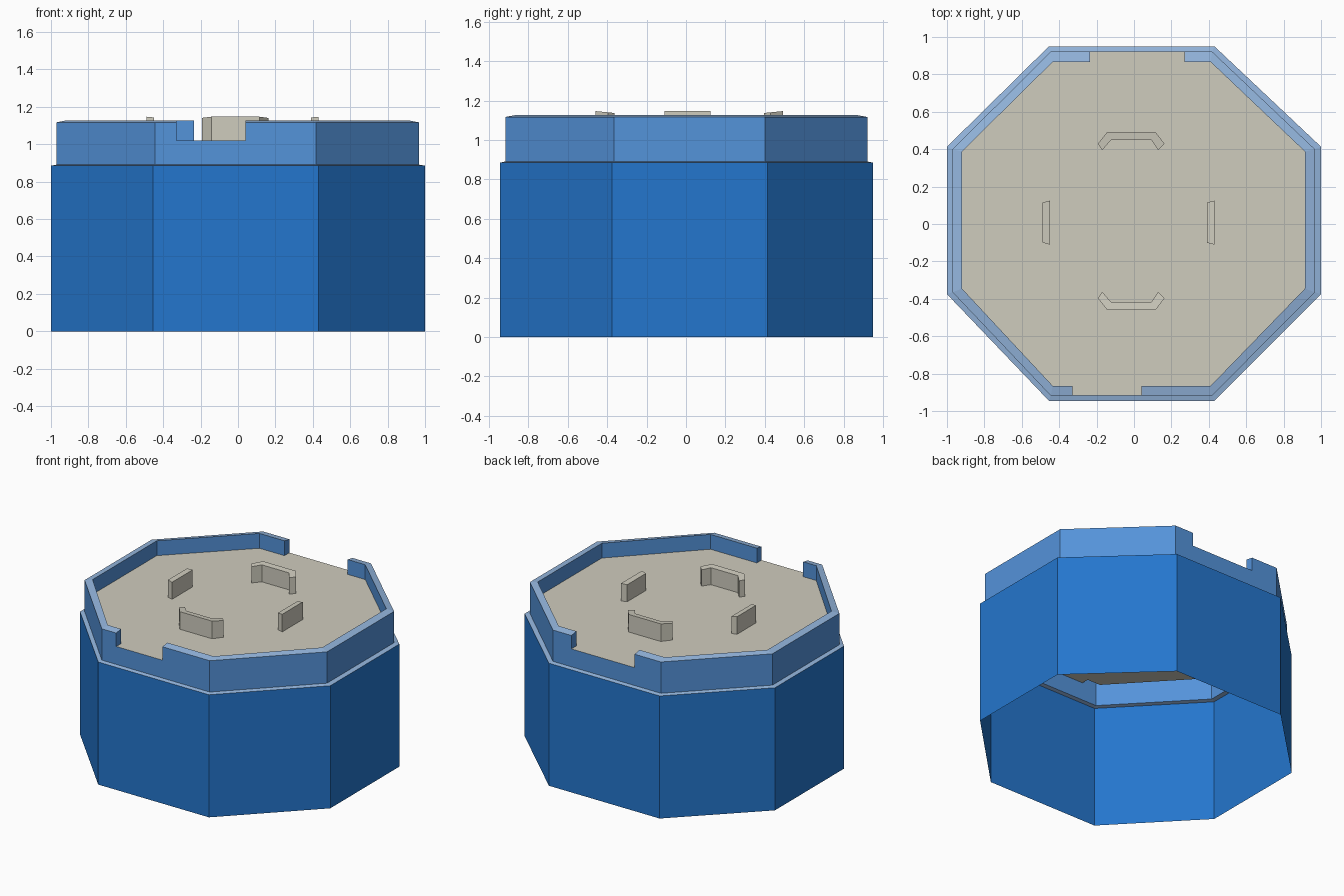
import bpy, bmesh

if "Cube" in bpy.data.objects:
    bpy.data.objects.remove(bpy.data.objects["Cube"])


def material(name, rgb):
    lin = [(c / 255 / 12.92) if c < 11 else ((c / 255 + 0.055) / 1.055) ** 2.4 for c in rgb]
    m = bpy.data.materials.new(name)
    m.diffuse_color = (*lin, 1)
    m.use_nodes = True
    m.node_tree.nodes["Principled BSDF"].inputs["Base Color"].default_value = m.diffuse_color
    return m


DEEP = material("deep blue", (36, 118, 205))
MID = material("mid blue", (84, 147, 218))
PALE = material("pale blue", (148, 182, 222))
BEIGE = material("beige", (207, 204, 190))


def make(name, faces, mats):
    """faces: list of (points, material index)"""
    bm = bmesh.new()
    for pts, mi in faces:
        f = bm.faces.new([bm.verts.new(p) for p in pts])
        f.material_index = mi
    bmesh.ops.remove_doubles(bm, verts=bm.verts, dist=0.0001)
    me = bpy.data.meshes.new(name)
    bm.to_mesh(me)
    bm.free()
    for m in mats:
        me.materials.append(m)
    ob = bpy.data.objects.new(name, me)
    bpy.context.collection.objects.link(ob)
    return ob


def at(p, z):
    return (p[0], p[1], z)


def band(a, za, b, zb, i, j):
    return [at(a[i], za), at(a[j], za), at(b[j], zb), at(b[i], zb)]


def octagon(xl, xr, yf, yb, cx_l, cx_r, cy_f, cy_b, notched=True):
    """Counter-clockwise octagon, with notch ends added on the front and back sides"""
    front = [(-0.33, yf), (0.04, yf)] if notched else []
    back = [(0.27, yb), (-0.235, yb)] if notched else []
    return ([(cx_l, yf)] + front + [(cx_r, yf), (xr, cy_f), (xr, cy_b), (cx_r, yb)]
            + back + [(cx_l, yb), (xl, cy_b), (xl, cy_f)])


base = octagon(-1.0, 1.0, -0.945, 0.95, -0.455, 0.43, -0.375, 0.413)
outer = octagon(-0.97, 0.967, -0.918, 0.922, -0.445, 0.417, -0.365, 0.40)
inner = octagon(-0.92, 0.914, -0.865, 0.866, -0.435, 0.41, -0.345, 0.387)
N = len(base)
NOTCH = (1, 7)                      # side indices that are cut open
Z_SHOULDER, Z_FLOOR, Z_RIM = 0.885, 1.02, 1.122

# Open-bottomed lower body with a thin ledge
lower = []
for i in range(N):
    j = (i + 1) % N
    lower.append((band(base, 0, base, Z_SHOULDER, i, j), 0))
    lower.append((band(base, Z_SHOULDER, outer, Z_SHOULDER + 0.006, i, j), 1))
make("lower_body", lower, [DEEP, PALE])

# Upper collar with rim and two notches
collar, floor = [], []
for i in range(N):
    j = (i + 1) % N
    collar.append((band(outer, Z_SHOULDER + 0.006, outer, Z_FLOOR, i, j), 0))
    if i in NOTCH:
        floor.append((band(outer, Z_FLOOR, inner, Z_FLOOR, i, j), 0))
        for k, flip in ((i, False), (j, True)):
            cap = [at(outer[k], Z_FLOOR), at(inner[k], Z_FLOOR),
                   at(inner[k], Z_RIM + 0.005), at(outer[k], Z_RIM - 0.005)]
            collar.append((cap[::-1] if flip else cap, 0))
    else:
        collar.append((band(outer, Z_FLOOR, outer, Z_RIM - 0.005, i, j), 0))
        collar.append((band(outer, Z_RIM - 0.005, inner, Z_RIM + 0.005, i, j), 1))
        collar.append((band(inner, Z_RIM + 0.005, inner, Z_FLOOR, i, j), 0))
make("upper_collar", collar, [MID, PALE])

# Recessed floor reaching out through the notches
floor.append(([at(p, Z_FLOOR) for p in inner], 0))
make("floor_plate", floor, [BEIGE])


def tab(name, pts, axis, edge):
    """Upright plate on the floor whose top slopes slightly inward; pts counter-clockwise"""
    top = [at(p, 1.147 - 0.1 * abs(edge - p[axis])) for p in pts]
    low = [at(p, Z_FLOOR) for p in pts]
    n = len(pts)
    faces = [(top, 0), (low[::-1], 0)]
    faces += [([low[i], low[(i + 1) % n], top[(i + 1) % n], top[i]], 0) for i in range(n)]
    make(name, faces, [BEIGE])


# Ring of four tabs
bracket = [(-0.143, 0), (0.115, 0), (0.163, 0.063), (0.13, 0.097),
           (0.093, 0.043), (-0.123, 0.043), (-0.17, 0.097), (-0.193, 0.063)]
tab("front_tab", [(x, -0.46 + d) for x, d in bracket], 1, -0.46)
tab("back_tab", [(x, 0.492 - d) for x, d in bracket][::-1], 1, 0.492)
tab("left_tab", [(-0.488, -0.10), (-0.45, -0.11), (-0.45, 0.125), (-0.488, 0.115)], 0, -0.488)
tab("right_tab", [(0.39, -0.10), (0.43, -0.11), (0.43, 0.125), (0.39, 0.115)], 0, 0.43)
